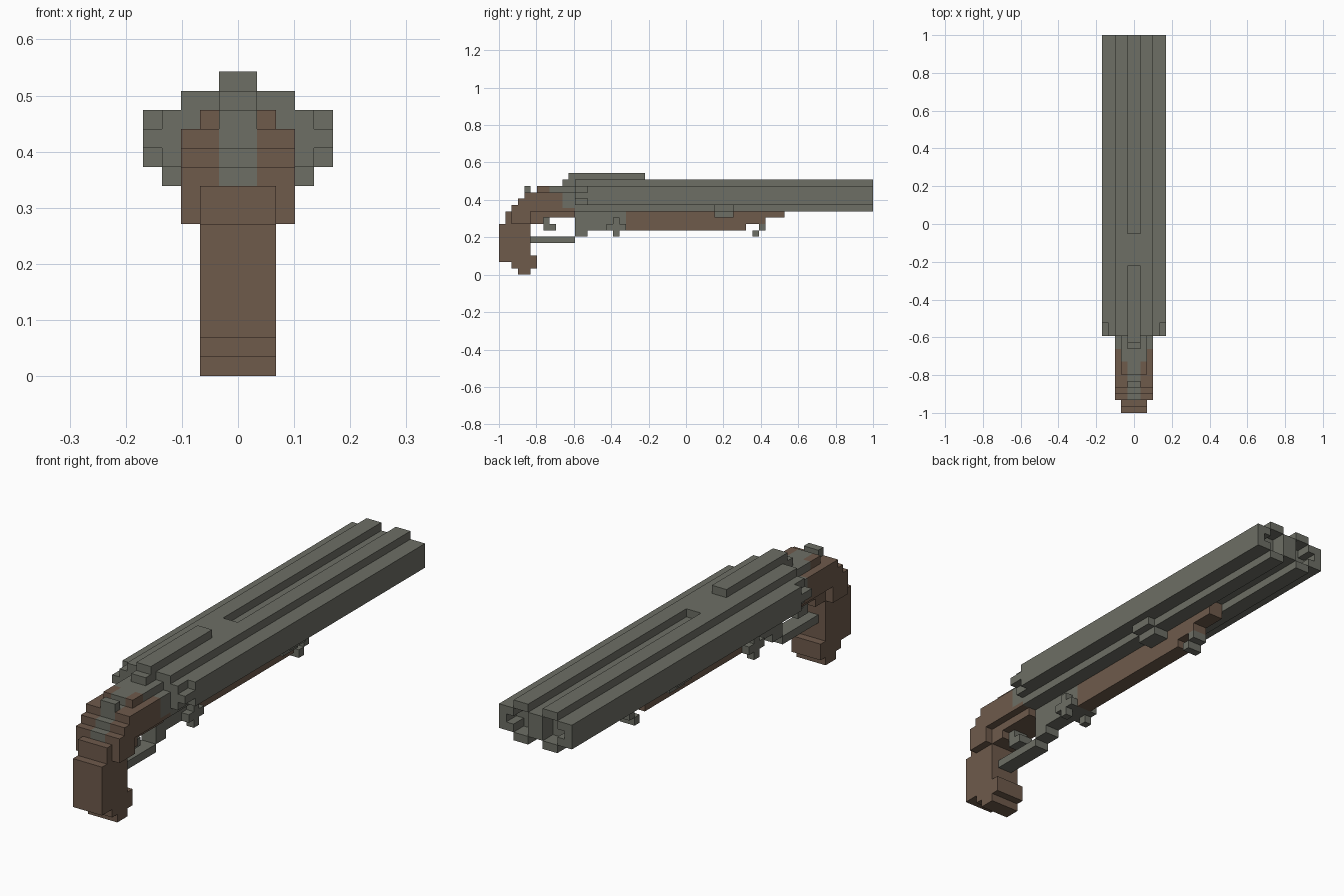
import bpy
import bmesh
from mathutils import Matrix, Vector

cube = bpy.data.objects.get("Cube")
if cube:
    bpy.data.objects.remove(cube)

U = 2 / 59  # size of one block


def material(name, rgb):
    m = bpy.data.materials.new(name)
    m.use_nodes = True
    m.diffuse_color = (*rgb, 1)
    m.node_tree.nodes["Principled BSDF"].inputs["Base Color"].default_value = (*rgb, 1)
    return m


METAL = material("grey_metal", (0.153, 0.158, 0.130))
WOOD = material("brown_wood", (0.158, 0.103, 0.071))


def add_box(bm, x0, x1, y0, y1, z0, z1):
    size = Vector((x1 - x0, y1 - y0, z1 - z0)) * U
    mid = Vector(((x0 + x1) / 2, (y0 + y1) / 2 - 29.5, (z0 + z1) / 2)) * U
    bmesh.ops.create_cube(bm, size=1, matrix=Matrix.Translation(mid) @ Matrix.Diagonal((*size, 1)))


def part(name, mat, centred=(), paired=()):
    """Centred boxes: (half width, y0, y1, z0, z1). Paired: (x0, x1, y0, y1, z0, z1), mirrored."""
    bm = bmesh.new()
    for w, *rest in centred:
        add_box(bm, -w, w, *rest)
    for x0, x1, *rest in paired:
        add_box(bm, x0, x1, *rest)
        add_box(bm, -x1, -x0, *rest)
    mesh = bpy.data.meshes.new(name)
    bm.to_mesh(mesh)
    bm.free()
    mesh.materials.append(mat)
    obj = bpy.data.objects.new(name, mesh)
    bpy.context.scene.collection.objects.link(obj)


# Twin barrels: wide core, raised strips above and below, stepped breech edge
part("barrel_core", METAL,
     centred=[(4, 12, 14, 11, 14), (5, 14, 57, 11, 14)],
     paired=[(4, 5, 12, 14, 12, 13)])
part("barrel_strips", METAL,
     centred=[(1, 12, 28, 14, 15)],
     paired=[(1, 3, 12, 59, 14, 15), (1, 3, 12, 59, 10, 11)])

# Muzzle walls left around the two bores
part("muzzle", METAL,
     centred=[(1, 57, 59, 11, 14)],
     paired=[(4, 5, 57, 59, 11, 14), (3, 4, 57, 59, 11, 12), (3, 4, 57, 59, 13, 14)])

# Sight rib and the lever in front of the hammer
part("sight_rib", METAL, centred=[(1, 11, 23, 15, 16), (1, 10, 12, 14, 15)])

# Fore-end with stepped nose, clasp and front hook
part("fore_end", WOOD, centred=[(1, 20, 39, 7, 11), (1, 39, 42, 8, 11), (1, 42, 45, 9, 11)])
part("fore_end_clasp", METAL, centred=[(4, 34, 37, 10, 11), (3, 34, 37, 9, 10)])
part("front_hook", METAL, centred=[(1, 41, 42, 7, 8), (1, 40, 41, 6, 7)])

# Receiver
part("receiver", METAL,
     centred=[(1, 14, 20, 7, 11), (1, 12, 14, 6, 11), (3, 10, 12, 10.5, 13), (2, 8, 12, 13, 14)])
part("side_pins", METAL,
     paired=[(1, 2, 18, 19, 6, 9), (1, 2, 17, 18, 7, 8), (1, 2, 19, 20, 7, 8)])

# Trigger and guard
part("trigger", METAL, centred=[(1, 7, 8, 7, 9), (1, 8, 9, 7, 8)])
part("trigger_guard", METAL, centred=[(1, 5, 12, 5, 6)])

# Pistol grip
part("grip", WOOD,
     centred=[(2, 3, 5, 0, 1), (2, 2, 6, 1, 2), (2, 0, 6, 2, 3), (2, 0, 5, 3, 8),
              (2, 1, 7, 8, 9), (2, 1, 12, 9, 10)],
     paired=[(2, 3, 2, 5, 8, 10)])
part("grip_shoulders", WOOD,
     centred=[(3, 10, 12, 10, 10.5)],
     paired=[(1, 3, 2, 10, 10, 11), (1, 3, 3, 10, 11, 12),
             (1, 3, 4, 10, 12, 13), (1, 2, 6, 8, 13, 14)])

# Metal strap along the spine of the grip, and hammer
part("grip_strap", METAL,
     centred=[(1, 2, 10, 10, 11), (1, 3, 10, 11, 12), (1, 4, 10, 12, 13), (1, 6, 8, 13, 14)])
part("hammer", METAL, centred=[(1, 4, 5, 13, 14)])
